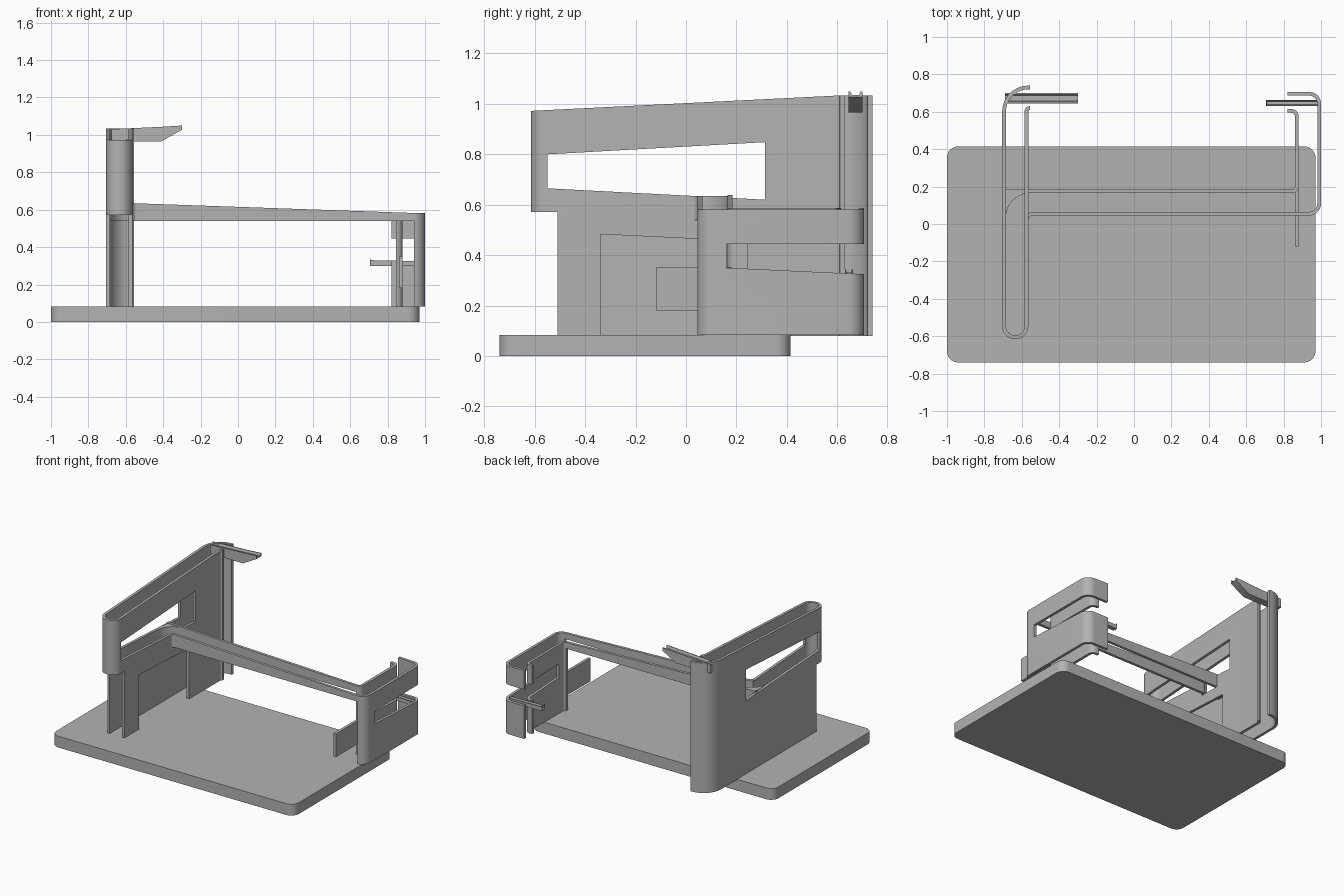
import bpy, bmesh, math
from mathutils import Vector

if "Cube" in bpy.data.objects:
    bpy.data.objects.remove(bpy.data.objects["Cube"])

GREY = bpy.data.materials.new("model_grey")
GREY.diffuse_color = (0.45, 0.45, 0.45, 1)
GREY.use_nodes = True
GREY.node_tree.nodes["Principled BSDF"].inputs["Base Color"].default_value = GREY.diffuse_color


def prism(name, pts, lo, hi, axis="z"):
    """Extrude a 2D outline along an axis: x uses (y,z), y uses (x,z), z uses (x,y)."""
    put = {"x": lambda a, b, c: (c, a, b),
           "y": lambda a, b, c: (a, c, b),
           "z": lambda a, b, c: (a, b, c)}[axis]
    bm = bmesh.new()
    low = [bm.verts.new(put(a, b, lo)) for a, b in pts]
    top = [bm.verts.new(put(a, b, hi)) for a, b in pts]
    bm.faces.new(low)
    bm.faces.new(top)
    n = len(pts)
    for i in range(n):
        j = (i + 1) % n
        bm.faces.new((low[i], low[j], top[j], top[i]))
    return finish(name, bm)


def finish(name, bm):
    bmesh.ops.recalc_face_normals(bm, faces=bm.faces)
    me = bpy.data.meshes.new(name)
    bm.to_mesh(me)
    bm.free()
    me.materials.append(GREY)
    ob = bpy.data.objects.new(name, me)
    bpy.context.collection.objects.link(ob)
    return ob


def rect(a0, a1, b0, b1):
    return [(a0, b0), (a1, b0), (a1, b1), (a0, b1)]


def rounded(corners, closed=False, steps=10):
    """Polyline with rounded right-angle corners given as (x, y, radius)."""
    out, n = [], len(corners)
    for i, (x, y, r) in enumerate(corners):
        p = Vector((x, y))
        if not closed and i in (0, n - 1):
            out.append(p)
            continue
        a = (Vector(corners[i - 1][:2]) - p).normalized()
        b = (Vector(corners[(i + 1) % n][:2]) - p).normalized()
        c = p + (a + b) * r
        for k in range(steps + 1):
            t = math.pi / 2 * k / steps
            q = c - b * r * math.cos(t) - a * r * math.sin(t)
            if not out or (q - out[-1]).length > 1e-4:
                out.append(q)
    return out


def ribbon(name, corners, lo, hi, thick=0.02):
    """Thin upright wall that follows a rounded path."""
    path = rounded(corners)
    left, right = [], []
    for i, p in enumerate(path):
        d = (path[min(i + 1, len(path) - 1)] - path[max(i - 1, 0)]).normalized()
        nrm = Vector((-d.y, d.x)) * thick / 2
        left.append(tuple(p + nrm))
        right.append(tuple(p - nrm))
    return prism(name, left + right[::-1], lo, hi)


def cut(ob, cutters):
    """Subtract the cutters, bake the result and remove the cutters."""
    for c in cutters:
        m = ob.modifiers.new("cut", "BOOLEAN")
        m.operation, m.solver, m.object = "DIFFERENCE", "EXACT", c
        c.hide_render = True
    bpy.context.view_layer.update()
    me = bpy.data.meshes.new_from_object(ob.evaluated_get(bpy.context.evaluated_depsgraph_get()))
    ob.modifiers.clear()
    ob.data = me
    for c in cutters:
        bpy.data.objects.remove(c)


def spout(name, y0, y1, stations, groove):
    """Grooved spout from stations (x, top, bottom)."""
    bm = bmesh.new()
    rows = []
    e = (y1 - y0) * 0.12
    for x, t, b in stations:
        sec = [(y0, t), (y0 + e, t), (y0 + 2 * e, t - groove), (y1 - 2 * e, t - groove),
               (y1 - e, t), (y1, t), (y1, b), (y0, b)]
        rows.append([bm.verts.new((x, y, z)) for y, z in sec])
    for r, s in zip(rows, rows[1:]):
        for i in range(8):
            j = (i + 1) % 8
            bm.faces.new((r[i], r[j], s[j], s[i]))
    bm.faces.new(rows[0])
    bm.faces.new(rows[-1])
    return finish(name, bm)


# base slab
R = 0.06
prism("base_slab", [tuple(p) for p in rounded(
    [(-1, -.74, R), (.97, -.74, R), (.97, .415, R), (-1, .415, R)], closed=True)], 0, .083)

# left folded wall: outer and inner sheets joined by the round front end
left_wall = ribbon("left_folded_wall", [
    (-.555, .73, 0), (-.695, .73, .13), (-.695, -.605, .059), (-.575, -.605, .059),
    (-.575, .62, .018), (-.555, .62, 0)], .08, 1.1)
cut(left_wall, [
    prism("top_slope", [(-.8, .963), (.6, 1.033), (.9, 1.035), (.9, 1.3), (-.8, 1.3)], -1, 0, "x"),
    prism("window", [(-.55, .665), (.313, .62), (.313, .848), (-.55, .80)], -1, 0, "x"),
    prism("front_undercut", rect(-.8, -.51, -.1, .572), -1, 0, "x"),
    prism("inner_opening", [(-.34, -.1), (.24, -.1), (.24, .455), (-.34, .483)], -.63, -.5, "x"),
    prism("beam_opening", rect(.06, .168, .54, .66), -.63, -.5, "x")])


def beam_cutters(x_end):
    """Sloped beam top and the open space below the beam."""
    return [prism("beam_slope", [(-.8, .642), (-.57, .635), (.95, .582), (1.1, .582),
                                 (1.1, .9), (-.8, .9)], -.2, .9, "y"),
            prism("beam_under", rect(-.8, x_end, -.1, .54), -.2, .3, "y")]


# front beam sheet running on into the right outer wall
outer = ribbon("front_beam_and_right_outer_wall", [
    (-.575, .0, 0), (-.575, .055, .035), (.99, .055, .055), (.99, .697, .055), (.82, .697, 0)],
    .083, .7)
cut(outer, beam_cutters(.94) + [
    prism("slot", [(.16, .35), (.8, .32), (.8, .445), (.16, .445)], .7, 1.1, "x")])

# back beam sheet running on into the right inner wall
inner = ribbon("back_beam_and_right_inner_wall", [
    (-.695, .175, 0), (.87, .175, .025), (.87, .605, .03), (.82, .605, 0)], .083, .7)
cut(inner, beam_cutters(.845) + [
    prism("slot", [(.245, .346), (.8, .32), (.8, .445), (.245, .445)], .7, 1.1, "x")])

# low front extension of the right inner wall
prism("right_inner_wall_extension", rect(-.12, .2, .18, .35), .86, .88, "x")

# curved corner where the beam meets the left wall
arc = [(-.555 - .13 * math.cos(t), .035 + .13 * math.sin(t))
       for t in [math.pi / 2 * k / 12 for k in range(13)]]
prism("beam_corner", arc + [(-.555, .18), (-.69, .18)], .54, .634)

# spouts at the back of both walls
spout("left_spout", .645, .70, [(-.69, 1.03, .965), (-.41, 1.043, .965), (-.30, 1.05, 1.027)], .015)
spout("right_spout", .63, .663, [(.985, .325, .30), (.71, .33, .30), (.705, .345, .30)], .012)

# smooth the round corners, keep edges sharp
for ob in bpy.context.collection.objects:
    ob.select_set(True)
    bpy.context.view_layer.objects.active = ob
bpy.ops.object.shade_smooth_by_angle(angle=math.radians(30))
